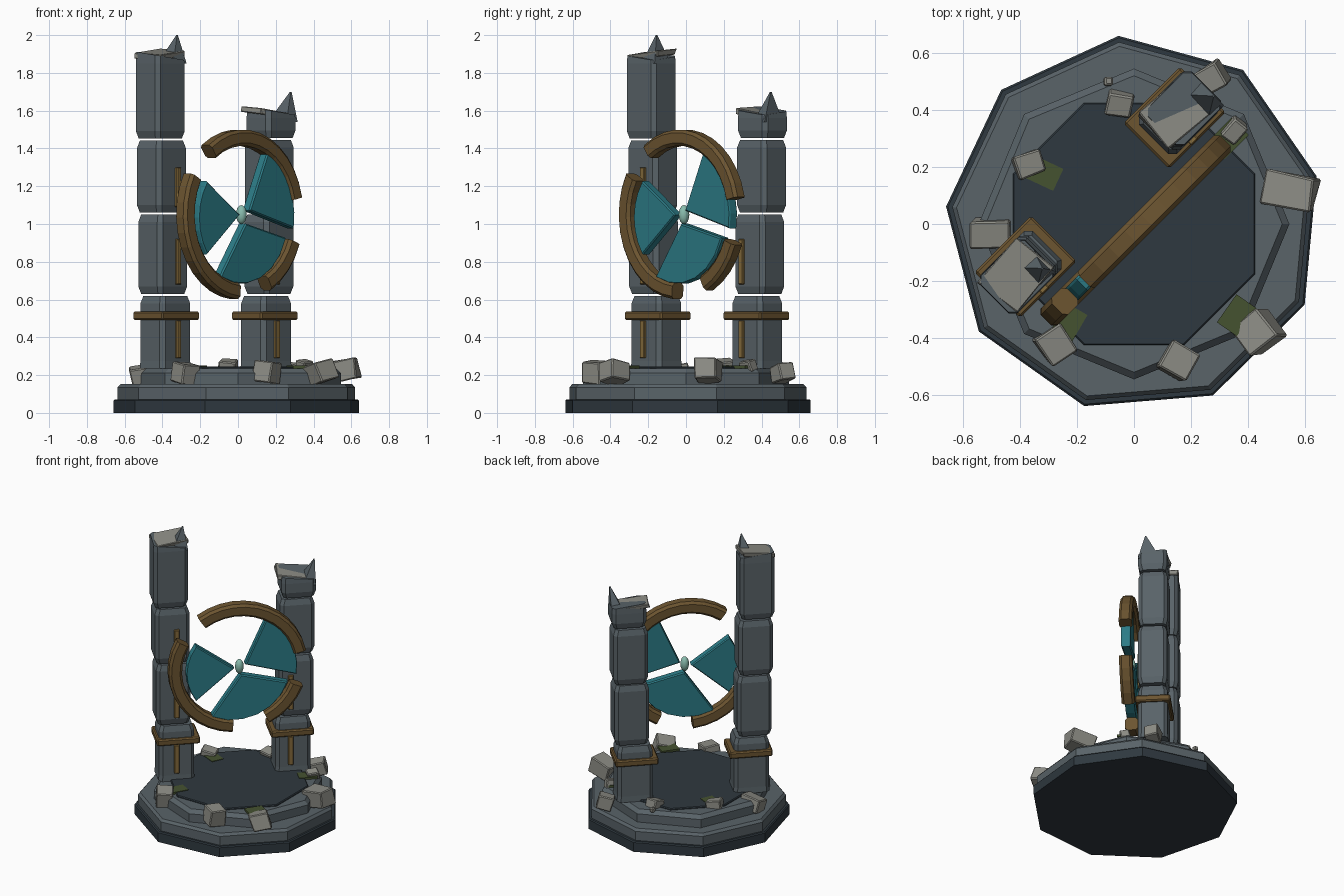
import bpy, bmesh, random
from math import sin, cos, pi, radians
from mathutils import Matrix, Vector, Euler

if "Cube" in bpy.data.objects:
    bpy.data.objects.remove(bpy.data.objects["Cube"])

random.seed(4)
TURN = Matrix.Rotation(radians(45), 4, 'Z')   # gate stands diagonally on the base
FLAT = Matrix.Identity(4)


def material(name, rgb):
    m = bpy.data.materials.new(name)
    m.diffuse_color = (*rgb, 1)
    m.use_nodes = True
    m.node_tree.nodes["Principled BSDF"].inputs["Base Color"].default_value = m.diffuse_color
    return m


SLATE = material("slate", (.10, .125, .14))
DARK = material("dark_stone", (.028, .04, .05))
PALE = material("pale_stone", (.27, .27, .24))
BROWN = material("bronze", (.15, .09, .03))
GOLD = material("gold_trim", (.24, .15, .045))
TEAL = material("teal_glass", (.025, .2, .24))
MINT = material("mint_hub", (.25, .5, .42))
MOSS = material("moss", (.06, .085, .03))


def finish(bm, name, mat, matrix=FLAT):
    bmesh.ops.recalc_face_normals(bm, faces=bm.faces)
    me = bpy.data.meshes.new(name)
    bm.to_mesh(me)
    bm.free()
    me.transform(matrix)
    ob = bpy.data.objects.new(name, me)
    bpy.context.collection.objects.link(ob)
    me.materials.append(mat)
    return ob


def loft(name, rings, mat, matrix=FLAT):
    """Skin matching rings of points and cap both ends."""
    bm = bmesh.new()
    vs = [[bm.verts.new(p) for p in ring] for ring in rings]
    n = len(vs[0])
    for a, b in zip(vs, vs[1:]):
        for i in range(n):
            j = (i + 1) % n
            bm.faces.new((a[i], a[j], b[j], b[i]))
    bm.faces.new(vs[0])
    bm.faces.new(vs[-1])
    return finish(bm, name, mat, matrix)


def box(name, loc, size, mat, matrix=FLAT, rot=(0, 0, 0), bevel=.008, jitter=0):
    bm = bmesh.new()
    bmesh.ops.create_cube(bm, size=1)
    for v in bm.verts:
        v.co = Vector([c * s * (1 + random.uniform(-jitter, jitter)) for c, s in zip(v.co, size)])
    if bevel:
        bmesh.ops.bevel(bm, geom=bm.edges[:], offset=bevel, segments=1, affect='EDGES')
    place = Matrix.Translation(loc) @ Euler([radians(a) for a in rot]).to_matrix().to_4x4()
    return finish(bm, name, mat, matrix @ place)


def chamfered(w, d, c):
    w, d = w / 2, d / 2
    return [(w, -d + c), (w, d - c), (w - c, d), (-w + c, d),
            (-w, d - c), (-w, -d + c), (-w + c, -d), (w - c, -d)]


def tier(name, sides, angle, profile, mat):
    loft(name, [[(r * cos(angle + 2 * pi * i / sides), r * sin(angle + 2 * pi * i / sides), z)
                 for i in range(sides)] for r, z in profile], mat)


# stepped base
tier("base_plinth", 9, radians(14.7), [(.662, 0), (.662, .065), (.655, .072)], DARK)
tier("base_step", 9, radians(14.7), [(.64, .07), (.64, .135), (.625, .152)], SLATE)
tier("upper_step", 8, radians(0), [(.545, .15), (.545, .21), (.52, .235)], SLATE)
tier("floor_disc", 8, radians(22.5), [(.46, .23), (.46, .24), (.455, .246)], DARK)


# pillars of stacked chamfered blocks, leaning slightly outwards
def pillar(side, u, out, cuts, strips):
    v = .163
    for k, (z0, z1) in enumerate(zip(cuts, cuts[1:])):
        lean = out * (.008, .028, .036, .046)[k]
        cx, cy = u + lean, v + random.uniform(-.003, .003)
        z0, z1 = z0 + .005, z1 - .005
        h = .04
        w, d = (.228, .188) if k == 0 else (.224, .186)
        rings = []
        for z, s in ((z0, .88), (z0 + h, 1), (z1 - h, 1), (z1, .88)):
            if k == 0 and z == z0:
                s = 1.03
            if k == len(cuts) - 2 and z == z1:
                s = .97
            rings.append([(cx + x * s, cy + y * s, z) for x, y in chamfered(w, d, .022)])
        if k == len(cuts) - 2:   # broken uneven top
            rings[3] = [(x, y, z - (x - cx) * .12 + (y - cy) * .12) for x, y, z in rings[3]]
        loft(f"{side}_pillar_block_{k + 1}", rings, SLATE, TURN)
    box(f"{side}_pillar_band", (u, v, .514), (.28, .226, .045), BROWN, TURN)
    for k, (z0, z1) in enumerate(strips):
        box(f"{side}_trim_{k + 1}", (u - .01, v - .095, (z0 + z1) / 2), (.034, .03, z1 - z0),
            GOLD, TURN, bevel=.004)


pillar("left", -.375, -1, (.23, .625, 1.055, 1.447, 1.895), ((.29, .49), (.68, .92), (1.09, 1.3)))
pillar("right", .364, 1, (.23, .625, 1.055, 1.45, 1.605), ((.29, .49), (.68, .92)))


# broken caps and spikes on the pillar tops
def spike(name, base, tip, w, d):
    x, y, z = base
    corners = ((-1, -1), (1, -1), (1, 1), (-1, 1))
    loft(name, [[(x + a * w, y + b * d, z) for a, b in corners],
                [(tip[0] + a * .003, tip[1] + b * .003, tip[2]) for a, b in corners]], SLATE, TURN)


box("left_cap", (-.42, .165, 1.897), (.21, .165, .03), PALE, TURN, (4, -6, 4), .004, .1)
spike("left_spike", (-.36, .135, 1.85), (-.338, .118, 2.0), .05, .06)
box("right_cap", (.375, .17, 1.59), (.2, .17, .03), PALE, TURN, (4, 8, -5), .004, .1)
spike("right_spike", (.475, .14, 1.54), (.515, .12, 1.7), .042, .07)

# broken ring
CU, CV, CZ = -.007, -.02, 1.05


def arc(name, a0, a1):
    n = max(4, round((a1 - a0) / 10))
    rings = []
    for i in range(n + 1):
        a = radians(a0 + (a1 - a0) * i / n)
        rings.append([(CU + (.407 + p) * cos(a), CV + q, CZ + (.407 + p) * sin(a))
                      for p, q in chamfered(.086, .084, .016)])
    loft(name, rings, BROWN, TURN)


arc("ring_arc_top", 12, 125)
arc("ring_arc_left", 151, 265)
arc("ring_arc_right", 297, 339)


# wheel blades
def blade(name, a0, a1, r0, r1, apex):
    mid = radians((a0 + a1) / 2)
    pts = [Vector((apex * cos(mid), apex * sin(mid)))]
    for i in range(7):
        t = i / 6
        a = radians(a0 + (a1 - a0) * t)
        r = r0 + (r1 - r0) * t
        pts.append(Vector((r * cos(a), r * sin(a))))
    c = sum(pts, Vector((0, 0))) / len(pts)
    rings = []
    for y, s in ((-.03, .96), (-.022, 1), (.022, 1), (.03, .96)):
        rings.append([(CU + q.x, CV + y, CZ + q.y) for q in (c + (p - c) * s for p in pts)])
    loft(name, rings, TEAL, TURN)


blade("blade_right", -11, 61, .385, .37, .05)
blade("blade_bottom", 242, 339, .375, .345, .05)
blade("blade_left", 147, 218, .325, .345, .025)

# hub
bm = bmesh.new()
bmesh.ops.create_uvsphere(bm, u_segments=12, v_segments=8, radius=1)
hub = finish(bm, "hub", MINT, TURN @ Matrix.Translation((.005, CV, CZ)) @ Matrix.Diagonal((.028, .03, .05, 1)))
hub.data.shade_smooth()

# rubble: x, y, z, width, depth, height, turn
for i, (x, y, z, w, d, h, t) in enumerate((
        (-.50, -.03, .20, .14, .10, .09, 2), (-.05, .42, .25, .09, .08, .06, -10),
        (.27, .51, .21, .10, .09, .09, 30), (-.37, .21, .25, .10, .08, .06, 20),
        (.55, .115, .225, .17, .12, .11, -12), (.44, -.38, .215, .12, .12, .11, 40),
        (.15, -.48, .215, .11, .11, .11, -28), (-.28, -.42, .21, .11, .11, .10, 35),
        (.35, .33, .25, .08, .06, .06, 50), (-.09, .50, .245, .03, .03, .03, 0))):
    tilt = random.uniform(-16, 16), random.uniform(-16, 16), t
    box(f"rubble_{i + 1}", (x, y, z), (w, d, h), PALE, FLAT, tilt, .006, .1)

# moss patches
for i, (x, y, t) in enumerate(((-.32, .18, -25), (.36, -.32, 55), (-.23, -.35, 60), (.33, .30, 45))):
    box(f"moss_{i + 1}", (x, y, .243), (.12, .085, .014), MOSS, FLAT, (0, 0, t), 0)
